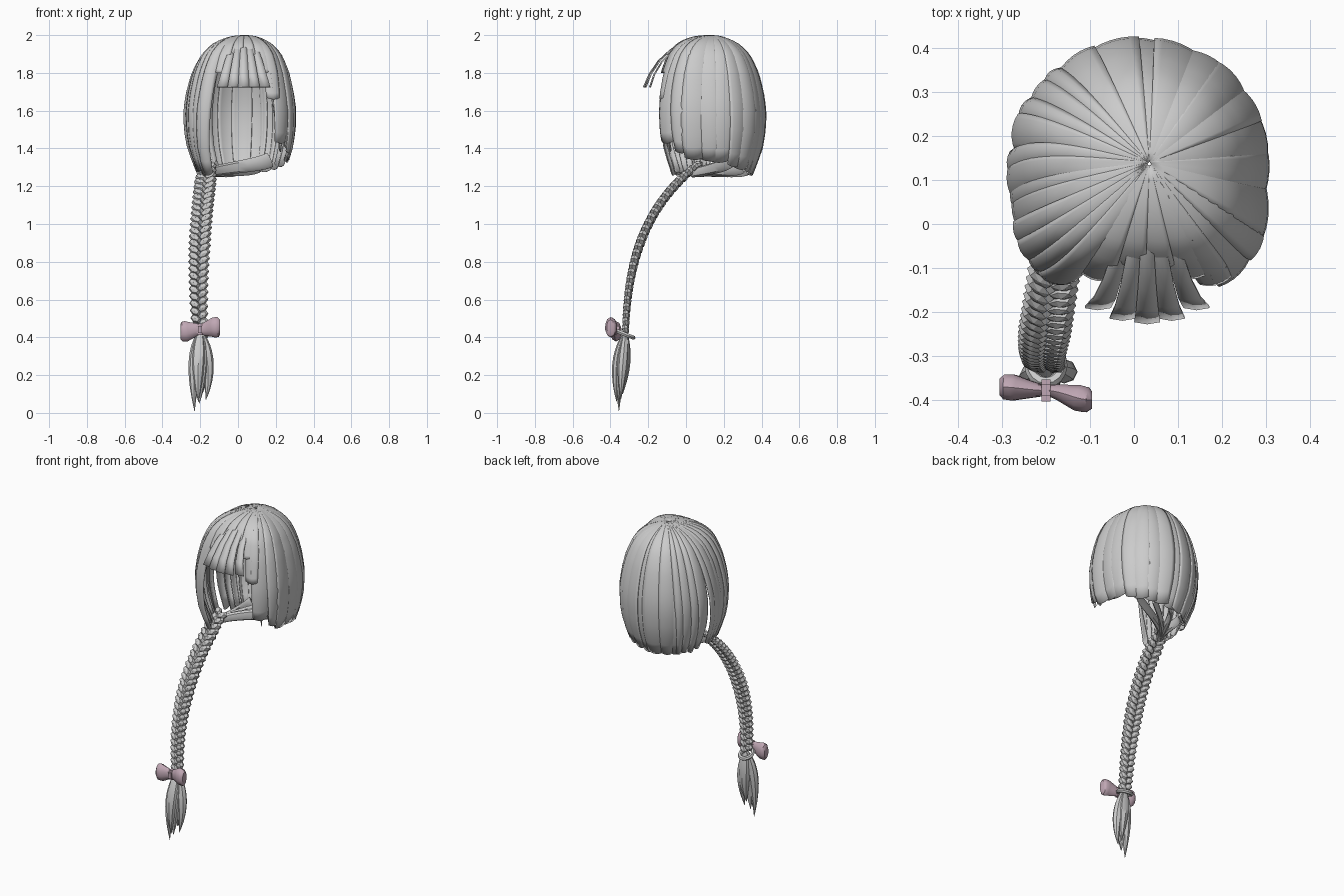
import bpy, bmesh, math, random
from mathutils import Vector, Matrix

random.seed(4)
if "Cube" in bpy.data.objects:
    bpy.data.objects.remove(bpy.data.objects["Cube"])


def material(name, color):
    m = bpy.data.materials.new(name)
    m.use_nodes = True
    m.diffuse_color = (*color, 1)
    m.node_tree.nodes["Principled BSDF"].inputs["Base Color"].default_value = (*color, 1)
    return m


HAIR = material("silver hair", (0.6, 0.6, 0.6))
PINK = material("dusty pink ribbon", (0.53, 0.39, 0.46))


def finish(bm, name, mat, smooth=35, thickness=0):
    me = bpy.data.meshes.new(name)
    bm.to_mesh(me)
    bm.free()
    ob = bpy.data.objects.new(name, me)
    bpy.context.collection.objects.link(ob)
    me.materials.append(mat)
    if thickness:
        mod = ob.modifiers.new("thickness", "SOLIDIFY")
        mod.thickness = thickness
        mod.offset = -1
    if smooth:
        bpy.ops.object.select_all(action="DESELECT")
        ob.select_set(True)
        bpy.context.view_layer.objects.active = ob
        bpy.ops.object.shade_smooth_by_angle(angle=math.radians(smooth))


def grid(bm, rows):
    vs = [[bm.verts.new(p) for p in row] for row in rows]
    for a, b in zip(vs, vs[1:]):
        for j in range(len(a) - 1):
            bm.faces.new((a[j], b[j], b[j + 1], a[j + 1]))


def lerp_table(table, x):
    for (x0, y0), (x1, y1) in zip(table, table[1:]):
        if x <= x1:
            return y0 + (y1 - y0) * (x - x0) / (x1 - x0)
    return table[-1][1]


# Head outline: square root of depth below the crown against relative radius
OUTLINE = [(0, 0), (.12, .26), (.22, .5), (.32, .69), (.45, .86), (.55, .95),
           (.63, 1), (.71, .99), (.775, .93), (.84, .8), (.87, .72)]


def head_point(angle, u, lift):
    a = math.radians(angle)
    front = max(0, math.cos(a))
    r = lerp_table(OUTLINE, u) ** (1 - .35 * front)       # fuller forehead
    corner = .13 * math.sin(2 * a) ** 2 if front else 0   # squarer front corners
    rad = 0.293 * r * (1 + corner) + lift * min(1, r * 1.3)
    cx, cy = 0.035 - 0.02 * r, 0.14 - 0.01 * r
    return Vector((cx + rad * math.sin(a), cy - rad * math.cos(a), 2 - u * u))


def lock(bm, top, bottom, half, z_end, lift=0.0, bump=.01, tilt=.006, tip=.2):
    """One overlapping lock of hair running from the crown to z_end."""
    rows, n = [], 20
    u_end = math.sqrt(2 - z_end)
    for i in range(n + 1):
        s = max(.003, i / n)
        mid = top + (bottom - top) * s ** 2
        w = half * (1 - tip * max(0, (s - .65) / .35) ** 1.4)
        row = []
        for j in range(7):
            v = j / 3 - 1
            u = s * u_end - 0.008 * v * v * s ** 6
            row.append(head_point(mid + v * w, u, lift + bump * (.4 - v * v) + tilt * v))
        rows.append(row)
    grid(bm, rows)


# Smooth left side and back of the bob
bm = bmesh.new()
HEM = [(36, 1.46), (50, 1.4), (70, 1.34), (100, 1.325), (140, 1.28), (180, 1.255), (225, 1.255)]
angle = 44
while angle < 226:
    half = random.uniform(7, 12)
    lock(bm, angle, angle + random.uniform(-2, 2), half + 3, lerp_table(HEM, angle),
         lift=random.uniform(-.003, .003), bump=random.uniform(.004, .009),
         tilt=random.choice((-.005, .005)), tip=.3 if angle < 60 else .05)
    angle += half * 1.8
finish(bm, "back_and_left_locks", HAIR, 40, .005)

# Thin pointed strands hanging at the left of the face
bm = bmesh.new()
for a, z in ((35, 1.52), (42, 1.38), (50, 1.4), (60, 1.34)):
    lock(bm, a, a + 2, 6, z, lift=-.01, tip=.95)
finish(bm, "left_face_strands", HAIR, 40, .004)

# Ridged locks of the right side, gathered toward the braid
bm = bmesh.new()
for k in range(12):
    a = 226 + k * 9.6
    gathered = 298 + (a - 298) * .6 if a > 262 else a + 3
    lock(bm, a - 4, gathered, random.uniform(6.5, 8.5), 1.255 + random.uniform(0, .025),
         lift=random.uniform(-.003, .008), bump=random.uniform(.008, .018), tilt=-.008, tip=.12)
for a in (290, 305, 320, 332):
    lock(bm, a, 303 + (a - 303) * .4, 5, 1.27, lift=-.018, tip=.4)
finish(bm, "right_locks", HAIR, 40, .005)

# Short front of the cap below the fringe
bm = bmesh.new()
for a in (-24, -8, 8, 24):
    lock(bm, a, a, 10, 1.8, lift=-.004, bump=.006)
lock(bm, 33, 33, 8, 1.66, bump=.006)
finish(bm, "front_cap", HAIR, 40, .005)

# Straight cut fringe of five fanned panels
bm = bmesh.new()
FRINGE = [(.03, 1.985), (-.03, 1.957), (-.085, 1.925), (-.15, 1.865), (-.198, 1.795), (-.228, 1.725)]
for k in range(5):
    c = k - 2
    rows = []
    for i, (y, z) in enumerate(FRINGE):
        s = i / (len(FRINGE) - 1)
        width = .016 + .04 * s
        rows.append([(.03 + width * (c + e * .53),
                      y + s * (.008 * c * c + .005 * e * e), z - .004 * abs(c) * (1 - s))
                     for e in (-1, 0, 1)])
    grid(bm, rows)
finish(bm, "fringe", HAIR, 20, .006)


def bezier(p, t):
    q = 1 - t
    pos = q**3 * p[0] + 3*q*q*t * p[1] + 3*q*t*t * p[2] + t**3 * p[3]
    tan = q*q * (p[1] - p[0]) + 2*q*t * (p[2] - p[1]) + t*t * (p[3] - p[2])
    return pos, tan.normalized()


def frame(tan, side):
    nrm = tan.cross(side).normalized()
    return nrm.cross(tan).normalized(), nrm


def strand(bm, pts, shape, side, rings=10, sides=8):
    """Closed sweep with an elliptical section given by shape(t)."""
    p = [Vector(v) for v in pts]
    rows = []
    for i in range(rings + 1):
        t = i / rings
        pos, tan = bezier(p, t)
        s, n = frame(tan, Vector(side))
        w, d = shape(t)
        rows.append([bm.verts.new(pos + s * w * math.cos(a) + n * d * math.sin(a))
                     for a in (math.tau * j / sides for j in range(sides))])
    for a, b in zip(rows, rows[1:]):
        for j in range(sides):
            bm.faces.new((a[j], a[(j + 1) % sides], b[(j + 1) % sides], b[j]))
    bm.faces.new(rows[0])
    bm.faces.new(rows[-1])
    bmesh.ops.recalc_face_normals(bm, faces=bm.faces)


# Nape hair swept under the hem into the braid
bm = bmesh.new()
for x, y, z in ((.17, .24, 1.34), (.1, .3, 1.31), (0, .32, 1.3), (-.1, .29, 1.3)):
    strand(bm, [(x, y, z), (x - .05, y - .03, z - .03), (-.12, .14, 1.29), (-.165, .03, 1.27)],
           lambda t: (.042 - .018 * t, .01 + .01 * t), (0, 0, 1))
finish(bm, "nape_strands", HAIR)

# Fishtail braid: paired leaf-shaped plaits along a curved path
BRAID = [Vector(v) for v in ((-.16, .07, 1.32), (-.19, -.22, 1.1), (-.225, -.31, .8), (-.2, -.32, .43))]
bm = bmesh.new()
STEPS = 28
for k in range(STEPS):
    for side in (-1, 1):
        t = (k + .25 * side + .5) / STEPS
        pos, tan = bezier(BRAID, t)
        s, n = frame(tan, Vector((1, 0, 0)))
        size = lerp_table([(0, .75), (.15, 1), (.55, 1), (1, .72)], t)
        slope = math.radians(36)
        long = s * side * math.cos(slope) - tan * math.sin(slope)
        long = (long + n * .25 * side).normalized()
        across = n.cross(long).normalized()
        turn = Matrix((long, across, long.cross(across))).transposed().to_4x4()
        scale = Matrix.Diagonal((.042 * size, .022, .026 * size, 1))
        bmesh.ops.create_uvsphere(bm, u_segments=6, v_segments=4, radius=1,
                                  matrix=Matrix.Translation(pos + s * side * .026 * size) @ turn @ scale)
bmesh.ops.recalc_face_normals(bm, faces=bm.faces)
finish(bm, "fishtail_braid", HAIR, 0)

# Loose tail below the tie: pointed leaf strands
bm = bmesh.new()
for bulge, tip_x, tip_y, tip_z, w in ((0, -.205, -.355, .05, .036), (-.03, -.23, -.355, .01, .028),
                                      (.035, -.17, -.345, .07, .028), (.012, -.19, -.335, .1, .03),
                                      (-.012, -.21, -.368, .06, .03)):
    depth = (tip_y + .35) * 1.5
    strand(bm, [(-.2, -.32, .43), (-.198 + bulge, -.335 + depth, .33),
                (-.196 + bulge * 1.5, -.35 + depth, .2), (tip_x, tip_y, tip_z)],
           lambda t: (.008 * (1 - t) + w * math.sin(math.pi * t ** .85) ** .9 + .001,
                      .008 * (1 - t) + .022 * math.sin(math.pi * t) + .001), (1, 0, 0), 12)
finish(bm, "braid_tail", HAIR)

# Tilted hair tie around the end of the braid
bpy.ops.mesh.primitive_torus_add(major_segments=16, minor_segments=6, major_radius=.037,
                                 minor_radius=.012, location=(-.2, -.32, .415),
                                 rotation=(math.radians(-22), 0, 0))
tie = bpy.context.object
tie.name = "hair_tie"
tie.scale = (1, 1.15, 1)
tie.data.materials.append(HAIR)
bpy.ops.object.shade_smooth_by_angle()

# Ribbon bow: two puffed loops and a knot
LOOP = [(0, .5), (.3, .7), (.7, 1), (.9, .97), (1, .72)]
for name, d, y, z in (("bow_right_loop", -1, -.37, .43), ("bow_left_loop", 1, -.4, .455)):
    bm = bmesh.new()
    strand(bm, [(-.2, -.378, .442), (-.2 + d * .035, -.378, .442),
                (-.2 + d * .07, y, z), (-.2 + d * .105, y, z)],
           lambda t: (.054 * lerp_table(LOOP, t), .031 * lerp_table(LOOP, t) ** 1.3), (0, 0, 1), 10, 10)
    finish(bm, name, PINK, 40)

bm = bmesh.new()
bmesh.ops.create_cube(bm, size=1, matrix=Matrix.Translation((-.2, -.378, .442))
                      @ Matrix.Diagonal((.045, .05, .06, 1)))
bmesh.ops.bevel(bm, geom=bm.edges[:], offset=.012, segments=2, affect="EDGES")
finish(bm, "bow_knot", PINK, 40)
